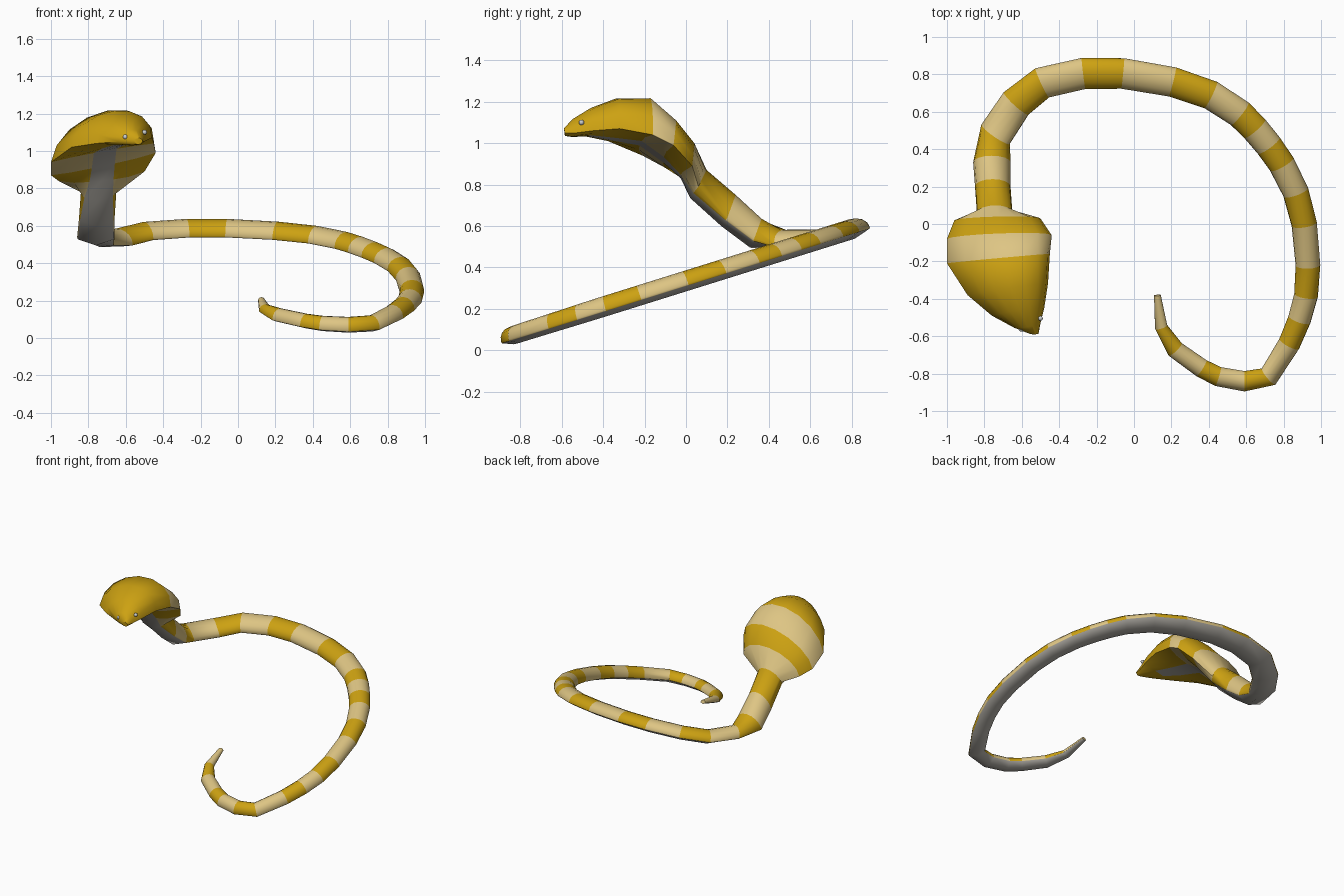
import bpy
import bmesh
import math
from mathutils import Vector

default = bpy.data.objects.get("Cube")
if default:
    bpy.data.objects.remove(default, do_unlink=True)


def make_material(name, colour):
    mat = bpy.data.materials.new(name)
    mat.use_nodes = True
    mat.diffuse_color = (*colour, 1)
    mat.node_tree.nodes["Principled BSDF"].inputs["Base Color"].default_value = (*colour, 1)
    return mat


tan = make_material("tan scales", (.73, .56, .23))
gold = make_material("gold scales", (.61, .36, .006))
belly = make_material("grey belly", (.44, .42, .38))
eye_grey = make_material("pale eye", (.6, .62, .62))

DOME_STEPS = 8


def ring_points(left, right, crest, base, strip):
    """Cross-section: arched back from right to left, then a shallow underside.
    strip is the share of the underside taken by the belly scales."""
    mid = (left + right) / 2
    half = (right - left) / 2
    points = []
    for step in range(DOME_STEPS + 1):
        angle = math.pi * step / DOME_STEPS
        points.append(mid + half * math.cos(angle) + (crest - mid) * math.sin(angle))
    edge = (1 + strip) / 2
    for across in (-edge, -strip, 0, strip, edge):
        points.append(mid + half * across + (base - mid) * math.sqrt(1 - across * across))
    return points


# Centreline of the coil, tail to neck; every point is a stripe boundary
coil = [Vector(p) for p in (
    (.125, -.38), (.145, -.55), (.22, -.67), (.36, -.77), (.45, -.815),
    (.59, -.84), (.72, -.815), (.83, -.64), (.885, -.51), (.92, -.38),
    (.93, -.22), (.91, 0), (.865, .17), (.79, .32), (.72, .42),
    (.645, .51), (.565, .59), (.41, .69), (.205, .76), (-.06, .805),
    (-.27, .805), (-.49, .755), (-.63, .645), (-.74, .48))]


def coil_height(flat):
    return .32 + .3125 * flat.y


spine = [Vector((p.x, p.y, coil_height(p))) for p in coil]
spine[-1].z += .05
plane_up = Vector((0, -.3, .954))

rings = []
for i, centre in enumerate(spine):
    ahead = spine[min(i + 1, len(spine) - 1)]
    behind = spine[max(i - 1, 0)]
    side = plane_up.cross(ahead - behind).normalized()
    width = min(.018 + .016 * i, .045 + .0021 * i)
    rise = min(width, .063)
    rings.append(ring_points(centre - side * width, centre + side * width,
                             centre + plane_up * rise,
                             centre - plane_up * rise * .55, .96))

# Raised neck: left edge, right edge, crest, underside, belly share
neck = (
    ((-.86, .33, .54), (-.66, .33, .54), (-.76, .365, .635), (-.76, .31, .495), .96),
    ((-.85, .2, .64), (-.66, .2, .64), (-.755, .24, .75), (-.755, .17, .6), .95),
    ((-.84, .06, .78), (-.65, .06, .79), (-.74, .1, .87), (-.745, .02, .735), .8),
)
# Spread hood
hood = (
    ((-.96, .02, .84), (-.5, .03, .89), (-.72, .04, 1), (-.73, -.03, .84), .28),
    ((-1, -.08, .87), (-.44, -.06, .99), (-.71, -.05, 1.1), (-.72, -.11, .92), .22),
    ((-1, -.21, .94), (-.45, -.16, 1.04), (-.7, -.18, 1.215), (-.71, -.22, 1), .22),
)
# Head, turned slightly toward its left
head = (
    ((-.89, -.38, 1.02), (-.46, -.32, 1.07), (-.66, -.34, 1.215), (-.67, -.36, 1.02), .25),
    ((-.76, -.49, 1.04), (-.48, -.45, 1.06), (-.61, -.46, 1.17), (-.62, -.47, 1.035), .3),
    ((-.64, -.555, 1.05), (-.5, -.53, 1.05), (-.57, -.55, 1.115), (-.565, -.55, 1.03), .4),
    ((-.56, -.585, 1.05), (-.51, -.585, 1.05), (-.535, -.59, 1.07), (-.535, -.585, 1.035), .4),
)
for section in neck + hood + head:
    *corners, strip = section
    rings.append(ring_points(*(Vector(c) for c in corners), strip))

# Skin the rings; stripes alternate until the plain head
first_head = len(rings) - len(head)
bm = bmesh.new()
loops = [[bm.verts.new(p) for p in ring] for ring in rings]
count = len(loops[0])
belly_columns = (DOME_STEPS + 2, DOME_STEPS + 3)
for i, (lower, upper) in enumerate(zip(loops, loops[1:])):
    for j in range(count):
        k = (j + 1) % count
        face = bm.faces.new((lower[j], lower[k], upper[k], upper[j]))
        if j in belly_columns and i < len(loops) - 3:
            face.material_index = 2
        else:
            face.material_index = 1 if i >= first_head - 1 else i % 2
bm.faces.new(loops[0])
snout = bm.faces.new(loops[-1])
snout.material_index = 1
bmesh.ops.recalc_face_normals(bm, faces=bm.faces)

mesh = bpy.data.meshes.new("snake_body")
bm.to_mesh(mesh)
bm.free()
for mat in (tan, gold, belly):
    mesh.materials.append(mat)
body = bpy.data.objects.new("snake_body", mesh)
bpy.context.collection.objects.link(body)
bpy.ops.object.select_all(action="DESELECT")
body.select_set(True)
bpy.context.view_layer.objects.active = body
bpy.ops.object.shade_smooth_by_angle(angle=math.radians(50))

# Small bead eyes
for name, place in (("right_eye", (-.602, -.563, 1.075)), ("left_eye", (-.5, -.505, 1.1))):
    bpy.ops.mesh.primitive_uv_sphere_add(segments=12, ring_count=8, radius=.013, location=place)
    eye = bpy.context.object
    eye.name = name
    eye.data.materials.append(eye_grey)
    bpy.ops.object.shade_smooth()
